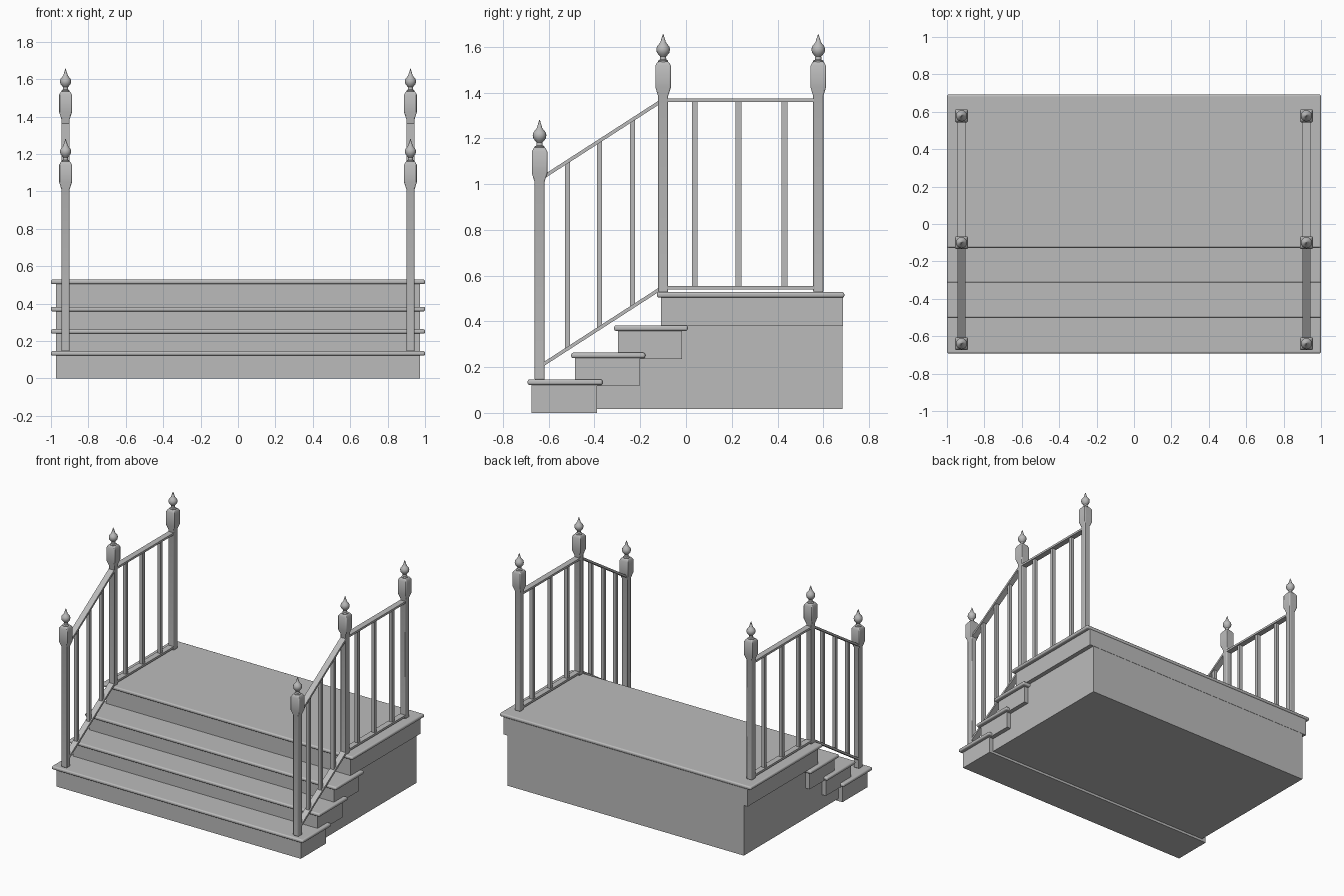
import bpy
import bmesh
import math

cube = bpy.data.objects.get("Cube")
if cube:
    bpy.data.objects.remove(cube, do_unlink=True)

grey = bpy.data.materials.new("plain grey")
grey.use_nodes = True
grey.diffuse_color = (0.5, 0.5, 0.5, 1)
grey.node_tree.nodes["Principled BSDF"].inputs["Base Color"].default_value = (0.5, 0.5, 0.5, 1)


def finish(name, bm):
    bmesh.ops.recalc_face_normals(bm, faces=bm.faces)
    mesh = bpy.data.meshes.new(name)
    bm.to_mesh(mesh)
    bm.free()
    mesh.materials.append(grey)
    obj = bpy.data.objects.new(name, mesh)
    bpy.context.collection.objects.link(obj)
    return obj


def bevel(obj, width, segments):
    mod = obj.modifiers.new("rounded edges", 'BEVEL')
    mod.width, mod.segments = width, segments
    mod.limit_method = 'ANGLE'


def smooth(obj, angle=40):
    bpy.ops.object.select_all(action='DESELECT')
    obj.select_set(True)
    bpy.context.view_layer.objects.active = obj
    bpy.ops.object.shade_smooth_by_angle(angle=math.radians(angle))


def extrude(name, outline, x, half):
    """Side outline of (y, z) points, extruded along x."""
    bm = bmesh.new()
    face = bm.faces.new([bm.verts.new((x - half, y, z)) for y, z in outline])
    out = bmesh.ops.extrude_face_region(bm, geom=[face])
    verts = [v for v in out["geom"] if isinstance(v, bmesh.types.BMVert)]
    bmesh.ops.translate(bm, verts=verts, vec=(2 * half, 0, 0))
    return finish(name, bm)


def box(name, y0, y1, z0, z1, half, x=0):
    return extrude(name, [(y0, z0), (y1, z0), (y1, z1), (y0, z1)], x, half)


def loft(name, profile, sides, x, y, z, turn=0):
    """Stack of regular rings; profile holds (radius, height)."""
    bm = bmesh.new()
    rings = []
    for r, h in profile:
        angles = [turn + 2 * math.pi * i / sides for i in range(sides)]
        rings.append([bm.verts.new((x + r * math.cos(a), y + r * math.sin(a), z + h)) for a in angles])
    for a, b in zip(rings, rings[1:]):
        for i in range(sides):
            j = (i + 1) % sides
            bm.faces.new((a[i], a[j], b[j], b[i]))
    bm.faces.new(rings[0])
    bm.faces.new(rings[-1])
    return finish(name, bm)


# Steps: riser box (y0, y1, z0, z1) with an overhanging rounded tread
steps = [("bottom_step", -0.675, -0.39, 0.0, 0.122),
         ("second_step", -0.485, -0.203, 0.117, 0.239),
         ("third_step", -0.297, -0.017, 0.235, 0.358),
         ("landing", -0.11, 0.687, 0.38, 0.504)]
for name, y0, y1, z0, z1 in steps:
    box(name + "_riser", y0, y1, z0, z1, 0.972)
    back = 0.692 if name == "landing" else y1 + 0.025
    tread = box(name + "_tread", y0 - 0.017, back, z1, z1 + 0.024, 1.0)
    bevel(tread, 0.009, 3)
    smooth(tread)

# Stepped foundation set in below the treads
extrude("foundation", [(-0.39, 0.018), (0.685, 0.018), (0.685, 0.381), (-0.017, 0.381),
                       (-0.017, 0.235), (-0.203, 0.235), (-0.203, 0.117), (-0.39, 0.117)], 0, 0.94)

# Finial outline, measured from the top of the post block
finial = [(0.022, -0.004), (0.022, 0.004), (0.014, 0.009), (0.013, 0.022), (0.019, 0.029),
          (0.027, 0.039), (0.03, 0.053), (0.027, 0.066), (0.018, 0.077), (0.012, 0.085),
          (0.007, 0.102), (0.001, 0.121)]

# Posts: (name, y, foot, top of block)
posts = [("front_post", -0.64, 0.145, 1.16),
         ("middle_post", -0.1, 0.527, 1.535),
         ("back_post", 0.578, 0.527, 1.535)]
diag = math.sqrt(2)


def slope(y):
    """Height of the sloping lower rail at y."""
    return 0.216 + (y + 0.618) * 0.645


for side, x in (("left", 0.922), ("right", -0.922)):
    for name, y, foot, top in posts:
        shape = [(0.022, foot), (0.022, top - 0.15), (0.034, top - 0.112),
                 (0.034, top - 0.018), (0.024, top)]
        post = loft(f"{side}_{name}", [(r * diag, z) for r, z in shape], 4, x, y, 0, math.pi / 4)
        bevel(post, 0.005, 2)
        smooth(post, 30)
        smooth(loft(f"{side}_{name}_finial", finial, 16, x, y, top))

    # Level and sloping rails
    for level, rise in (("lower", 0), ("upper", 0.818)):
        box(f"{side}_{level}_level_rail", -0.09, 0.565, 0.54 + rise, 0.555 + rise, 0.021, x)
        ends = [(y, slope(y) + rise) for y in (-0.63, -0.1)]
        extrude(f"{side}_{level}_sloping_rail",
                [(y, z - 0.009) for y, z in ends] + [(y, z + 0.009) for y, z in reversed(ends)], x, 0.021)

    # Balusters
    for i, y in enumerate((0.038, 0.229, 0.43)):
        box(f"{side}_level_baluster_{i + 1}", y - 0.0125, y + 0.0125, 0.55, 1.362, 0.0125, x)
    for i, y in enumerate((-0.517, -0.378, -0.234)):
        a, b = y - 0.011, y + 0.011
        extrude(f"{side}_sloping_baluster_{i + 1}",
                [(a, slope(a)), (b, slope(b)), (b, slope(b) + 0.818), (a, slope(a) + 0.818)], x, 0.0125)
